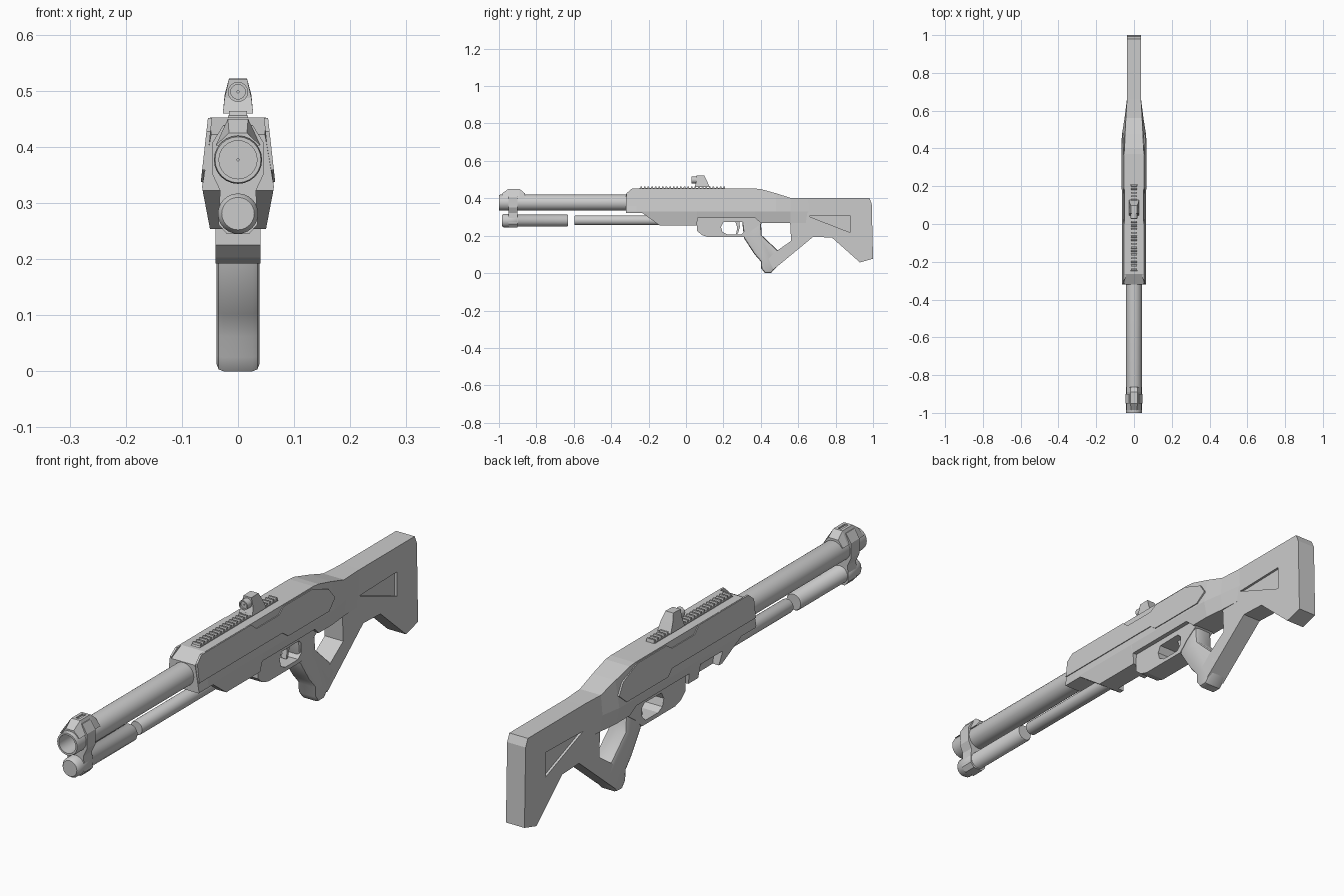
import bpy, bmesh, math
from mathutils import Vector

if "Cube" in bpy.data.objects:
    bpy.data.objects.remove(bpy.data.objects["Cube"])


def make(name, verts, faces, bevel=0, smooth=False, seg=2):
    me = bpy.data.meshes.new(name)
    me.from_pydata(verts, [], faces)
    bm = bmesh.new()
    bm.from_mesh(me)
    bmesh.ops.recalc_face_normals(bm, faces=bm.faces)
    if bevel:
        edges = [e for e in bm.edges if abs(e.verts[0].co.x - e.verts[1].co.x) < 1e-5]
        bmesh.ops.bevel(bm, geom=edges, offset=bevel, segments=seg, affect='EDGES',
                        profile=0.5, clamp_overlap=True)
    bm.to_mesh(me)
    bm.free()
    ob = bpy.data.objects.new(name, me)
    bpy.context.collection.objects.link(ob)
    if smooth:
        bpy.ops.object.select_all(action='DESELECT')
        ob.select_set(True)
        bpy.context.view_layer.objects.active = ob
        bpy.ops.object.shade_smooth_by_angle(angle=math.radians(40))
    return ob


def loft(name, rings, closed=False, **kw):
    """Join rings of equal length; cap the ends unless closed into a loop."""
    n, m = len(rings[0]), len(rings)
    verts = [v for r in rings for v in r]
    faces = []
    for i in range(m if closed else m - 1):
        a, b = i * n, (i + 1) % m * n
        faces += [(a + j, a + (j + 1) % n, b + (j + 1) % n, b + j) for j in range(n)]
    if not closed:
        faces += [tuple(range(n)), tuple(range((m - 1) * n, m * n))]
    return make(name, verts, faces, **kw)


def prism(name, poly, w0, w1, **kw):
    """Extrude a (y, z) side profile across x; widths may depend on z."""
    f0 = w0 if callable(w0) else lambda z: w0
    f1 = w1 if callable(w1) else lambda z: w1
    return loft(name, [[(f(z), y, z) for y, z in poly] for f in (f0, f1)], **kw)


def lathe(name, z, profile, n=24, closed=False):
    """Turn (y, radius) points around a lengthwise axis at height z."""
    rings = [[(r * math.sin(2 * math.pi * k / n), y, z + r * math.cos(2 * math.pi * k / n))
              for k in range(n)] for y, r in profile]
    return loft(name, rings, closed=closed, smooth=True)


def cut(ob, *cutters):
    for c in cutters:
        c.hide_render = True
        m = ob.modifiers.new("cut", 'BOOLEAN')
        m.object = c
        m.solver = 'EXACT'
    bpy.context.view_layer.update()
    dg = bpy.context.evaluated_depsgraph_get()
    me = bpy.data.meshes.new_from_object(ob.evaluated_get(dg))
    ob.modifiers.clear()
    ob.data = me
    for c in cutters:
        bpy.data.objects.remove(c)


# Barrel, magazine tube and its separate front section
lathe("barrel", .38, [(-1, .034), (-1, .041), (-.99, .043), (-.3, .043), (-.3, .034)][:4]
      + [(-.3, .002), (-.7, .002), (-.7, .034)], closed=True)
lathe("magazine_tube", .285, [(-.595, .024), (-.59, .026), (-.05, .026)])
lathe("magazine_front", .284, [(-.985, .029), (-.975, .036), (-.905, .036), (-.9, .032),
                               (-.635, .032), (-.63, .029)])

# Clamp joining barrel and magazine
half = [(.026, .442), (.046, .41), (.046, .355), (.032, .325), (.035, .265), (.02, .248)]
section = half + [(-x, z) for x, z in reversed(half)]
band = loft("front_clamp", [[(x, y, z) for x, z in section] for y in (-.95, -.9)])
cut(band, lathe("bore", .38, [(-1.1, .04), (-.8, .04)]))

# Front sight ramp
ramp = []
for y, zt, wt in [(-.985, .428, .016), (-.95, .453, .018), (-.89, .453, .018), (-.862, .43, .02)]:
    ramp.append([(-.04, y, .405), (-wt, y, zt), (wt, y, zt), (.04, y, .405)])
front_sight = loft("front_sight", ramp)
cut(front_sight, prism("notch", [(-.94, .447), (-.94, .47), (-.9, .47), (-.9, .447)], -.007, .007),
    lathe("bore", .38, [(-1.1, .04), (-.8, .04)]))

# Receiver: six-sided section changing along the length
stations = [  # y, top z, bottom z, top width, middle width, bottom width
    (-.32, .425, .325, .048, .064, .063), (-.265, .455, .325, .05, .064, .063),
    (-.235, .455, .325, .05, .064, .063), (-.14, .257, .257, .05, .064, .05),
    (.058, .455, .257, .05, .064, .05), (.062, .455, .298, .05, .064, .057),
    (.37, .455, .298, .05, .064, .057), (.4, .452, .27, .05, .064, .05),
    (.48, .43, .27, .047, .063, .05), (.56, .405, .27, .043, .05, .042),
    (.66, .404, .27, .037, .0375, .037)]
rings = []
for y, zt, zb, wt, wm, wb in stations:
    zt = max(zt, .404)
    if y == -.14:
        zt = .455
    rings.append([(-wt, y, zt), (-wm, y, .332), (-wb, y, zb),
                  (wb, y, zb), (wm, y, .332), (wt, y, zt)])
receiver = loft("receiver", rings)
cut(receiver, prism("port", [(-.12, .25), (-.13, .31), (0, .31), (0, .25)], -.1, -.025))

# Raised side panels following the receiver slope
panel = [(-.318, .362), (-.318, .43), (-.29, .454), (.0, .454), (.03, .43), (.16, .43), (.19, .45),
         (.36, .45), (.45, .415), (.48, .375), (.44, .34), (.2, .34), (.17, .362)]
slope = lambda z: .05 + (.455 - z) * .112
for name, s in (("side_panel_right", 1), ("side_panel_left", -1)):
    prism(name, panel, lambda z: s * (slope(z) - .004), lambda z: s * (slope(z) + .0035))

# Toothed top rail
prism("rail_base", [(-.255, .45), (-.245, .459), (.205, .459), (.215, .45)], -.018, .018)
for i in range(24):
    y = -.245 + i * .0193
    prism("rail_tooth", [(y, .455), (y + .002, .467), (y + .009, .467), (y + .011, .455)],
          -.016, .016)

# Rear sight: tapered housing with a short tube
w = lambda z: .016 if z > .51 else (.024 if z > .48 else .027)
prism("rear_sight", [(.045, .462), (.055, .49), (.055, .524), (.097, .525), (.112, .495), (.128, .462)],
      lambda z: -w(z), w)
lathe("sight_tube", .501, [(.03, .013), (.03, .018), (.07, .018), (.07, .002), (.036, .002), (.036, .013)],
      n=16, closed=True)

# Stock with strut and triangular recesses
stock = prism("stock", [(.55, .404), (.98, .404), (.993, .375), (1, .08), (.93, .06), (.78, .193),
                        (.68, .197), (.468, .022), (.44, .08), (.49, .125), (.562, .175)], -.038, .038)
tri = [(.655, .307), (.876, .312), (.876, .221)]
cut(stock, prism("recess", tri, .029, .06), prism("recess", tri, -.06, -.029))

# Pistol grip, rounded
prism("grip", [(.3, .285), (.31, .19), (.365, .105), (.4, .065), (.402, .028), (.422, .003),
               (.455, .004), (.485, .035), (.52, .085), (.49, .125), (.405, .205), (.4, .285)],
      -.038, .038, bevel=.012, smooth=True)

# Trigger guard block with opening
guard = prism("trigger_guard", [(.06, .3), (.06, .228), (.085, .206), (.12, .195), (.315, .195),
                                (.35, .23), (.41, .272), (.38, .3)], -.04, .04)
cut(guard, prism("opening", [(.2, .275), (.187, .25), (.195, .222), (.22, .21), (.295, .21),
                             (.313, .228), (.316, .262), (.3, .277)], -.1, .1))
prism("trigger", [(.262, .285), (.285, .285), (.288, .25), (.278, .215), (.268, .213), (.274, .245)],
      -.01, .01)

# Settle the whole model exactly on the ground
low = min(v.co.z for o in bpy.data.objects for v in o.data.vertices)
for o in bpy.data.objects:
    o.location.z -= low
